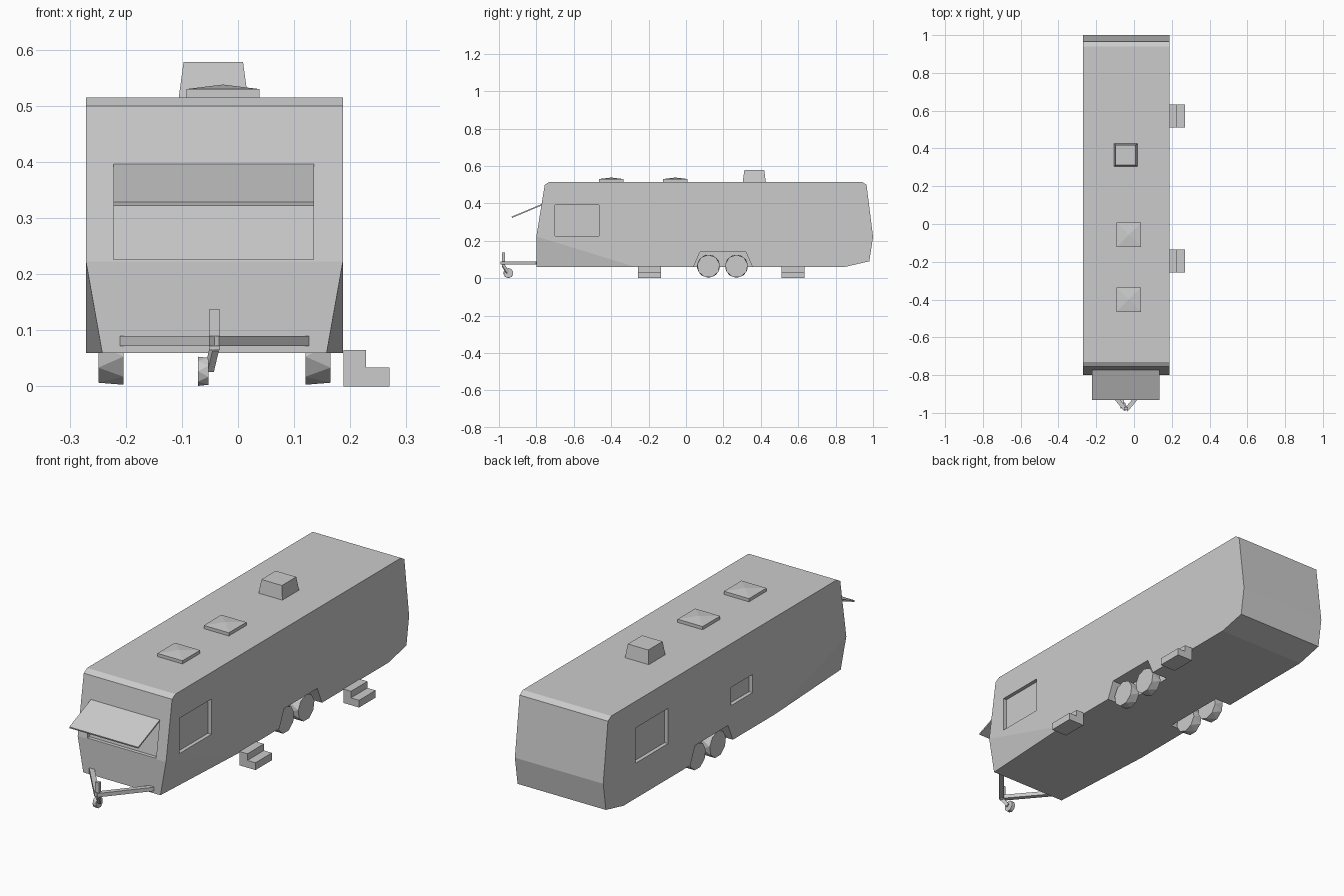
import bpy, bmesh, math
from mathutils import Vector

if "Cube" in bpy.data.objects:
    bpy.data.objects.remove(bpy.data.objects["Cube"], do_unlink=True)

grey = bpy.data.materials.new("plain grey")
grey.use_nodes = True
grey.diffuse_color = (0.6, 0.6, 0.6, 1)
grey.node_tree.nodes["Principled BSDF"].inputs["Base Color"].default_value = grey.diffuse_color

CX, HALF = -0.042, 0.229          # body centre line and half width
LEFT, RIGHT = CX + HALF, CX - HALF


def finish(name, bm):
    bmesh.ops.recalc_face_normals(bm, faces=bm.faces)
    mesh = bpy.data.meshes.new(name)
    bm.to_mesh(mesh)
    bm.free()
    mesh.materials.append(grey)
    ob = bpy.data.objects.new(name, mesh)
    bpy.context.collection.objects.link(ob)
    return ob


def prism_bm(profile, x0, x1):
    """Extrude a (y, z) profile from x0 to x1."""
    bm = bmesh.new()
    face = bm.faces.new([bm.verts.new((x0, y, z)) for y, z in profile])
    out = bmesh.ops.extrude_face_region(bm, geom=[face])["geom"]
    verts = [g for g in out if isinstance(g, bmesh.types.BMVert)]
    bmesh.ops.translate(bm, verts=verts, vec=(x1 - x0, 0, 0))
    return bm


def prism(name, profile, x0, x1):
    return finish(name, prism_bm(profile, x0, x1))


def rect(y0, y1, z0, z1):
    return [(y0, z0), (y1, z0), (y1, z1), (y0, z1)]


def frustum(name, centre, size, z0, z1, inset, peak=0):
    """Square block with its top inset and an optional central peak."""
    bm = bmesh.new()
    bmesh.ops.create_cube(bm, size=1)
    for v in bm.verts:
        s = size - 2 * inset if v.co.z > 0 else size
        v.co = (centre[0] + v.co.x * s, centre[1] + v.co.y * s, z1 if v.co.z > 0 else z0)
    if peak:
        top = max(bm.faces, key=lambda f: f.calc_center_median().z)
        tip = bmesh.ops.poke(bm, faces=[top])["verts"][0]
        tip.co.z += peak
    return finish(name, bm)


def beam(name, a, b, width, height):
    """Rectangular bar between two points."""
    a, b = Vector(a), Vector(b)
    bm = bmesh.new()
    bmesh.ops.create_cube(bm, size=1)
    bmesh.ops.scale(bm, verts=bm.verts, vec=(width, height, (b - a).length))
    ob = finish(name, bm)
    ob.location = (a + b) / 2
    ob.rotation_euler = (b - a).to_track_quat("Z", "Y").to_euler()
    return ob


def wheel(name, x_in, x_out, y, z, r, sides):
    """Faceted wheel whose two rims are turned half a side apart."""
    bm = bmesh.new()
    rims = []
    for x, turn in ((x_in, 0.5), (x_out, 0)):
        angles = [(i + turn) * math.tau / sides for i in range(sides)]
        rims.append([bm.verts.new((x, y + r * math.sin(t), z + r * math.cos(t))) for t in angles])
        bm.faces.new(rims[-1])
    inner, outer = rims
    for i in range(sides):
        j = (i + 1) % sides
        bm.faces.new((outer[i], outer[j], inner[i]))
        bm.faces.new((inner[i], outer[j], inner[j]))
    return finish(name, bm)


# Body shell, with the lower front corners sliced off
shell = [(-0.80, 0.06), (-0.80, 0.223), (-0.755, 0.50), (-0.73, 0.515), (0.94, 0.515),
         (0.965, 0.50), (1.0, 0.22), (0.98, 0.09), (0.85, 0.06)]
bm = prism_bm(shell, RIGHT, LEFT)
bmesh.ops.recalc_face_normals(bm, faces=bm.faces)
for s in (-1, 1):
    a = Vector((CX + s * HALF, -0.80, 0.223))
    b = Vector((CX + s * HALF, -0.27, 0.06))
    c = Vector((CX + s * (HALF - 0.029), -0.80, 0.06))
    normal = (b - a).cross(c - a).normalized()
    if normal.x * s < 0:
        normal.negate()
    bmesh.ops.bisect_plane(bm, geom=bm.verts[:] + bm.edges[:] + bm.faces[:], dist=1e-5,
                           plane_co=a, plane_no=normal, clear_outer=True)
    bmesh.ops.holes_fill(bm, edges=[e for e in bm.edges if e.is_boundary], sides=0)
body = finish("body", bm)

# Recessed windows and wheel wells
D = 0.018
cutters = [
    prism("side_window_cutter", rect(-0.70, -0.465, 0.225, 0.39), LEFT - D, LEFT + 0.1),
    prism("rear_window_cutter", rect(0.52, 0.76, 0.225, 0.39), RIGHT - 0.1, RIGHT + D),
    prism("small_window_cutter", rect(-0.106, 0.053, 0.225, 0.31), RIGHT - 0.1, RIGHT + D),
    prism("front_window_cutter",
          [(-0.9, 0.226), (-0.80 + D, 0.226), (-0.772 + D, 0.395), (-0.9, 0.395)], -0.222, 0.135),
]
arch = [(0.03, 0.03), (0.04, 0.06), (0.075, 0.14), (0.32, 0.14), (0.355, 0.06), (0.365, 0.03)]
for s in (-1, 1):
    x0, x1 = sorted((CX + s * 0.145, CX + s * 0.3))
    cutters.append(prism("wheel_well_cutter", arch, x0, x1))
for cutter in cutters:
    cut = body.modifiers.new(cutter.name, "BOOLEAN")
    cut.operation, cut.solver, cut.object = "DIFFERENCE", "EXACT", cutter
bpy.context.view_layer.update()
cut_mesh = bpy.data.meshes.new_from_object(body.evaluated_get(bpy.context.evaluated_depsgraph_get()))
body.modifiers.clear()
body.data = cut_mesh
for cutter in cutters:
    bpy.data.objects.remove(cutter, do_unlink=True)

# Twin wheels on each side
for s, side in ((1, "left"), (-1, "right")):
    for y, place in ((0.12, "front"), (0.27, "rear")):
        wheel(f"{side}_{place}_wheel", CX + s * 0.162, CX + s * 0.207, y, 0.064, 0.061, 9)

# Raised flap over the front window
prism("front_flap", [(-0.77, 0.397), (-0.932, 0.329), (-0.930, 0.322), (-0.768, 0.390)], -0.222, 0.135)

# Roof hatches and air conditioner
for y, place in ((-0.40, "front"), (-0.057, "middle")):
    frustum(f"{place}_roof_hatch", (-0.027, y), 0.13, 0.512, 0.53, 0, 0.008)
frustum("roof_air_unit", (-0.044, 0.365), 0.124, 0.512, 0.578, 0.009)

# Two-tread door steps
for y, place in ((-0.195, "front"), (0.572, "rear")):
    prism(f"{place}_lower_step", rect(y - 0.061, y + 0.061, 0.0, 0.034), LEFT + 0.001, 0.27)
    prism(f"{place}_upper_step", rect(y - 0.061, y + 0.061, 0.034, 0.065), LEFT + 0.001, 0.228)

# Towing frame with jack post and small wheel
for s, side in ((1, "left"), (-1, "right")):
    beam(f"{side}_tow_arm", (CX + s * 0.16, -0.795, 0.081), (CX, -0.985, 0.081), 0.022, 0.018)
beam("jack_post", (CX, -0.977, 0.065), (CX, -0.977, 0.137), 0.02, 0.016)
beam("jack_fork", (CX, -0.977, 0.068), (CX - 0.009, -0.952, 0.03), 0.012, 0.016)
wheel("jack_wheel", -0.053, -0.071, -0.95, 0.027, 0.026, 8)
